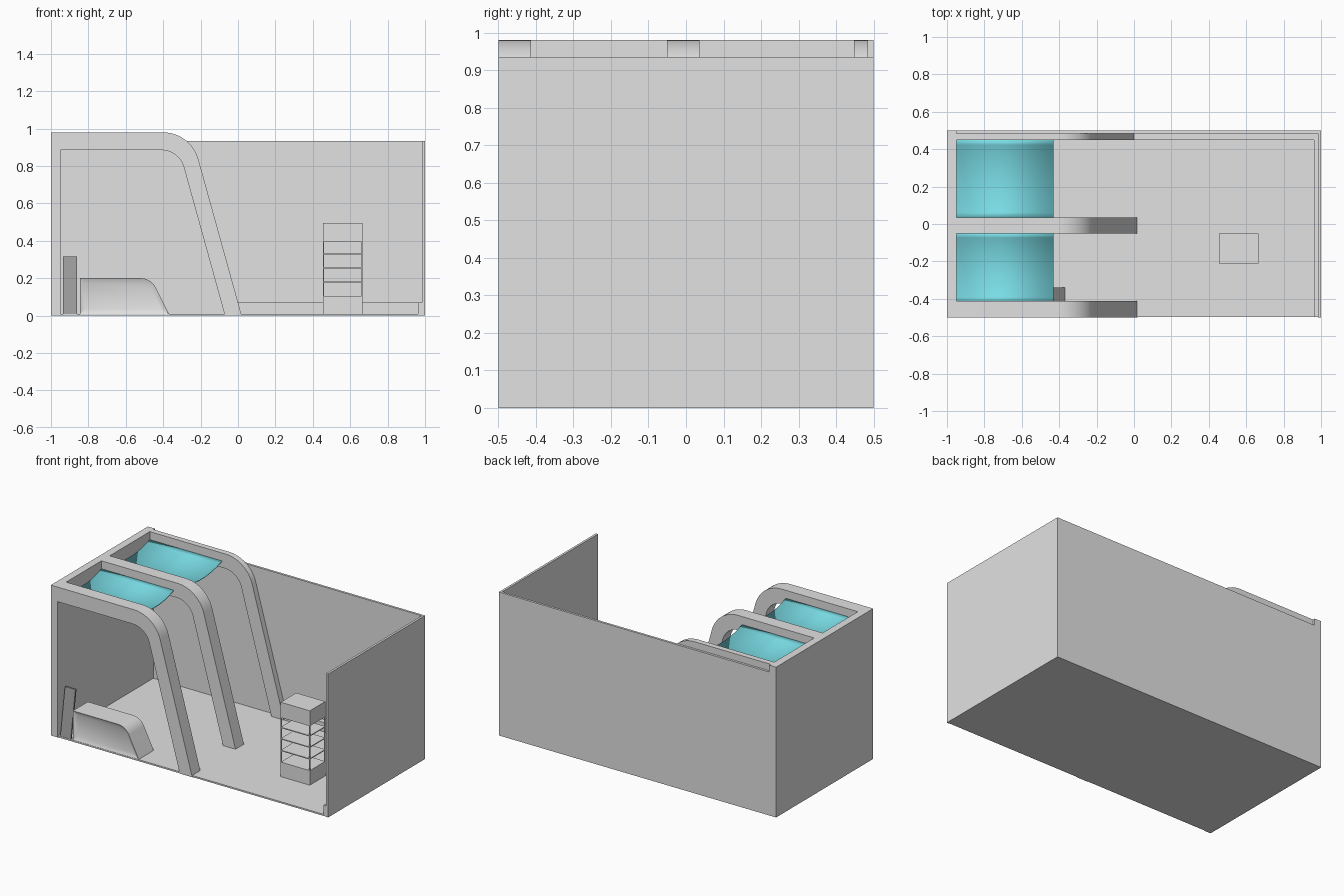
import bpy, bmesh, math
from mathutils import Vector

if "Cube" in bpy.data.objects:
    bpy.data.objects.remove(bpy.data.objects["Cube"])


def material(name, rgb):
    m = bpy.data.materials.new(name)
    m.diffuse_color = (*rgb, 1)
    m.use_nodes = True
    m.node_tree.nodes["Principled BSDF"].inputs["Base Color"].default_value = m.diffuse_color
    return m


GREY = material("light_grey", (0.76, 0.76, 0.76))
CYAN = material("cyan_fabric", (0.2, 0.74, 0.81))
DARK = material("dark_grey", (0.34, 0.34, 0.34))


def finish(name, bm, mat, smooth=False):
    bmesh.ops.recalc_face_normals(bm, faces=bm.faces)
    me = bpy.data.meshes.new(name)
    bm.to_mesh(me)
    bm.free()
    me.materials.append(mat)
    ob = bpy.data.objects.new(name, me)
    bpy.context.collection.objects.link(ob)
    if smooth:
        bpy.ops.object.select_all(action='DESELECT')
        bpy.context.view_layer.objects.active = ob
        ob.select_set(True)
        bpy.ops.object.shade_smooth_by_angle()
    return ob


def box(name, x, y, z, mat=GREY):
    bm = bmesh.new()
    bmesh.ops.create_cube(bm, size=1)
    for v in bm.verts:
        v.co = [r[0] + (c + 0.5) * (r[1] - r[0]) for c, r in zip(v.co, (x, y, z))]
    return finish(name, bm, mat)


def fillet(a, corner, b, t, n=12):
    """Arc points rounding a corner, t = distance from corner to each tangent point."""
    a, c, b = Vector(a), Vector(corner), Vector(b)
    u, w = (a - c).normalized(), (b - c).normalized()
    half = u.angle(w) / 2
    mid = c + (u + w).normalized() * t / math.cos(half)
    start = c + u * t - mid
    sweep = (math.pi - 2 * half) * (1 if start.cross(c + w * t - mid) > 0 else -1)
    pts = []
    for i in range(n + 1):
        k = sweep * i / n
        pts.append((mid.x + start.x * math.cos(k) - start.y * math.sin(k),
                    mid.y + start.x * math.sin(k) + start.y * math.cos(k)))
    return pts


def prism(name, pts, y0, y1, mat=GREY, inset=None):
    """Extrude an x-z profile along y, optionally recessing the front face."""
    bm = bmesh.new()
    front = bm.faces.new([bm.verts.new((x, y0, z)) for x, z in pts])
    back = bmesh.ops.extrude_face_region(bm, geom=[front], use_keep_orig=True)['geom']
    for v in back:
        if isinstance(v, bmesh.types.BMVert):
            v.co.y = y1
    bmesh.ops.recalc_face_normals(bm, faces=bm.faces)
    if inset:
        bmesh.ops.inset_individual(bm, faces=[front], thickness=inset[0],
                                   depth=-inset[1], use_even_offset=True)
    return finish(name, bm, mat, True)


# Shell: floor, walls and skirting
box("floor", (-0.95, 0.985), (-0.497, 0.485), (0, 0.01))
box("left_wall", (-1, -0.95), (-0.5, 0.5), (0, 0.98))
box("back_wall", (-0.95, 0.985), (0.485, 0.5), (0, 0.935))
box("right_wall", (0.985, 1), (-0.5, 0.5), (0, 0.935))
box("back_skirting", (-0.05, 0.985), (0.45, 0.485), (0, 0.07))
box("right_skirting", (0.963, 0.985), (-0.497, 0.45), (0, 0.07))

# Sloping arches joined to the left wall
arch = [(-0.95, 0.98)]
arch += fillet((-0.95, 0.98), (-0.2515, 0.98), (0.02, 0), 0.15)
arch += [(0.02, 0), (-0.07, 0)]
arch += fillet((-0.07, 0), (-0.315, 0.885), (-0.95, 0.885), 0.095)
arch += [(-0.95, 0.885)]
for label, y0, y1 in (("front", -0.5, -0.413), ("middle", -0.05, 0.036), ("back", 0.448, 0.485)):
    prism(label + "_arch", arch, y0, y1)


# Sagging fabric canopies between the arches
def canopy(name, y0, y1, n=16):
    bm = bmesh.new()
    rows = []
    for i in range(n + 1):
        s = i / n
        z = 0.928 - 0.036 * (1 - (2 * s - 1) ** 2)
        rows.append([bm.verts.new((x, y0 + s * (y1 - y0), z)) for x in (-0.95, -0.43)])
    for a, b in zip(rows, rows[1:]):
        bm.faces.new((a[0], a[1], b[1], b[0]))
    ob = finish(name, bm, CYAN, True)
    if ob.data.polygons[0].normal.z < 0:
        ob.data.flip_normals()
    mod = ob.modifiers.new("thickness", 'SOLIDIFY')
    mod.thickness = 0.005


canopy("front_canopy", -0.413, -0.05)
canopy("back_canopy", 0.036, 0.448)

# Reception counter with a recessed front
counter = [(-0.845, 0.01), (-0.845, 0.2)]
counter += fillet((-0.845, 0.2), (-0.465, 0.2), (-0.37, 0.01), 0.055)
counter += [(-0.37, 0.01)]
prism("counter", counter, -0.495, -0.34, inset=(0.026, 0.012))

# Leaning leaflet rack made of three stacked pockets
for i in range(3):
    z0, z1 = 0.01 + 0.102 * i, 0.01 + 0.102 * (i + 1)
    y0 = -0.495 + 0.016 * i
    bm = bmesh.new()
    bmesh.ops.create_cube(bm, size=1)
    for v in bm.verts:
        top = v.co.z > 0
        v.co = (-0.935 if v.co.x < 0 else -0.86,
                y0 + (0.016 if top else 0) + (0.012 if v.co.y > 0 else 0),
                z1 if top else z0)
    finish(f"leaflet_pocket_{i + 1}", bm, DARK)

# Display stand: base, shelves, cap and thin corner posts
X, Y = (0.455, 0.665), (-0.21, -0.05)
box("stand_base", X, Y, (0.01, 0.105))
box("stand_cap", X, Y, (0.395, 0.495))
for i, z in enumerate((0.18, 0.256, 0.33)):
    box(f"stand_shelf_{i + 1}", X, Y, (z - 0.003, z + 0.003))
for i, x in enumerate((X[0], X[1] - 0.005)):
    for j, y in enumerate((Y[0], Y[1] - 0.005)):
        box(f"stand_post_{i}{j}", (x, x + 0.005), (y, y + 0.005), (0.105, 0.395))
